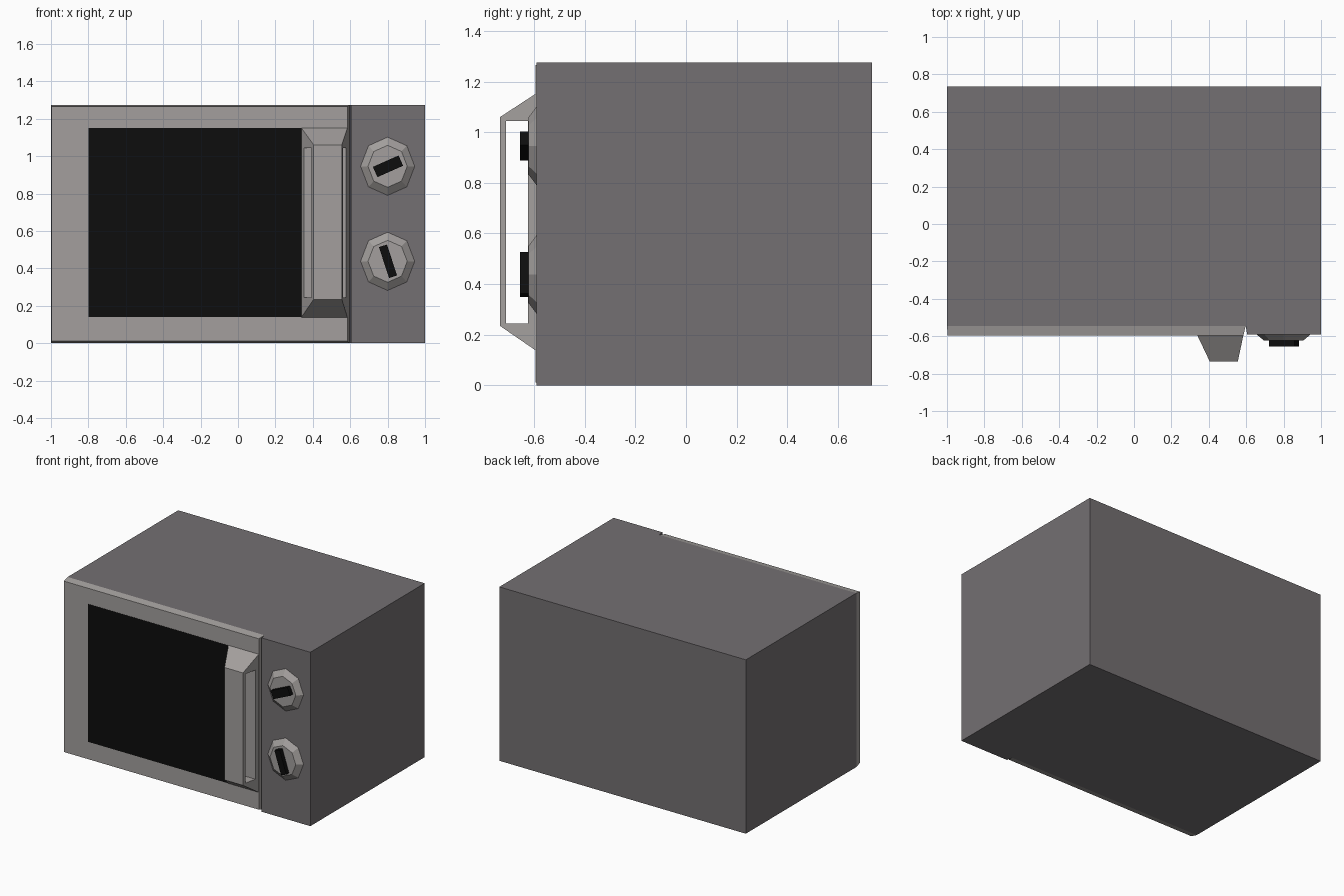
import bpy, bmesh, math

if "Cube" in bpy.data.objects:
    bpy.data.objects.remove(bpy.data.objects["Cube"])


def material(name, r, g, b):
    m = bpy.data.materials.new(name)
    m.diffuse_color = (r, g, b, 1)
    m.use_nodes = True
    m.node_tree.nodes["Principled BSDF"].inputs["Base Color"].default_value = m.diffuse_color
    return m


CASE = material("warm dark grey", 0.173, 0.160, 0.168)
TRIM = material("light grey", 0.366, 0.347, 0.337)
BLACK = material("black", 0.004, 0.004, 0.004)


def loft(name, lower, upper, mat):
    """Closed solid between two matching rings of 3D points."""
    bm = bmesh.new()
    a = [bm.verts.new(p) for p in lower]
    b = [bm.verts.new(p) for p in upper]
    bm.faces.new(a)
    bm.faces.new(b)
    n = len(a)
    for i in range(n):
        j = (i + 1) % n
        bm.faces.new((a[i], a[j], b[j], b[i]))
    bmesh.ops.recalc_face_normals(bm, faces=bm.faces)
    me = bpy.data.meshes.new(name)
    bm.to_mesh(me)
    bm.free()
    me.materials.append(mat)
    ob = bpy.data.objects.new(name, me)
    bpy.context.collection.objects.link(ob)
    return ob


def rect(x0, x1, z0, z1, y):
    return [(x0, y, z0), (x1, y, z0), (x1, y, z1), (x0, y, z1)]


def octagon(cx, cz, rx, rz, y):
    return [(cx + rx * math.cos(k * math.pi / 4), y, cz + rz * math.sin(k * math.pi / 4))
            for k in range(8)]


def turned_rect(cx, cz, length, width, angle, y):
    c, s = math.cos(angle), math.sin(angle)
    return [(cx + u * c - v * s, y, cz + u * s + v * c)
            for u, v in ((-length / 2, -width / 2), (length / 2, -width / 2),
                         (length / 2, width / 2), (-length / 2, width / 2))]


# Case with the control panel standing forward on the right
plan = [(-1, 0.735), (-1, -0.545), (0.597, -0.545), (0.605, -0.59), (1, -0.59), (1, 0.735)]
loft("case", [(x, y, 0) for x, y in plan], [(x, y, 1.275) for x, y in plan], CASE)

# Door with slightly tapered edges, and its dark window
loft("door", rect(-1, 0.597, 0.0, 1.275, -0.545),
     rect(-0.996, 0.585, 0.012, 1.265, -0.595), TRIM)
loft("window", rect(-0.80, 0.34, 0.14, 1.15, -0.593),
     rect(-0.80, 0.34, 0.14, 1.15, -0.597), BLACK)

# Handle: tapered block with a slot cut through sideways
handle = loft("handle", rect(0.338, 0.585, 0.138, 1.152, -0.594),
              rect(0.405, 0.555, 0.235, 1.06, -0.735), TRIM)
cutter = loft("handle_slot_cutter", rect(0.2, 0.75, 0.245, 1.045, -0.625),
              rect(0.2, 0.75, 0.245, 1.045, -0.711), TRIM)
cutter.hide_render = True
cut = handle.modifiers.new("slot", 'BOOLEAN')
cut.operation = 'DIFFERENCE'
cut.solver = 'EXACT'
cut.object = cutter
bpy.context.view_layer.objects.active = handle
bpy.ops.object.modifier_apply(modifier=cut.name)
bpy.data.objects.remove(cutter)

# Octagonal knobs with black pointer bars
for label, z, length, width, angle in (("upper", 0.946, 0.15, 0.06, 24),
                                       ("lower", 0.438, 0.174, 0.045, -72)):
    loft(label + "_knob", octagon(0.80, z, 0.146, 0.157, -0.589),
         octagon(0.80, z, 0.105, 0.112, -0.623), TRIM)
    a = math.radians(angle)
    loft(label + "_pointer", turned_rect(0.802, z, length, width, a, -0.62),
         turned_rect(0.802, z, length, width, a, -0.655), BLACK)
